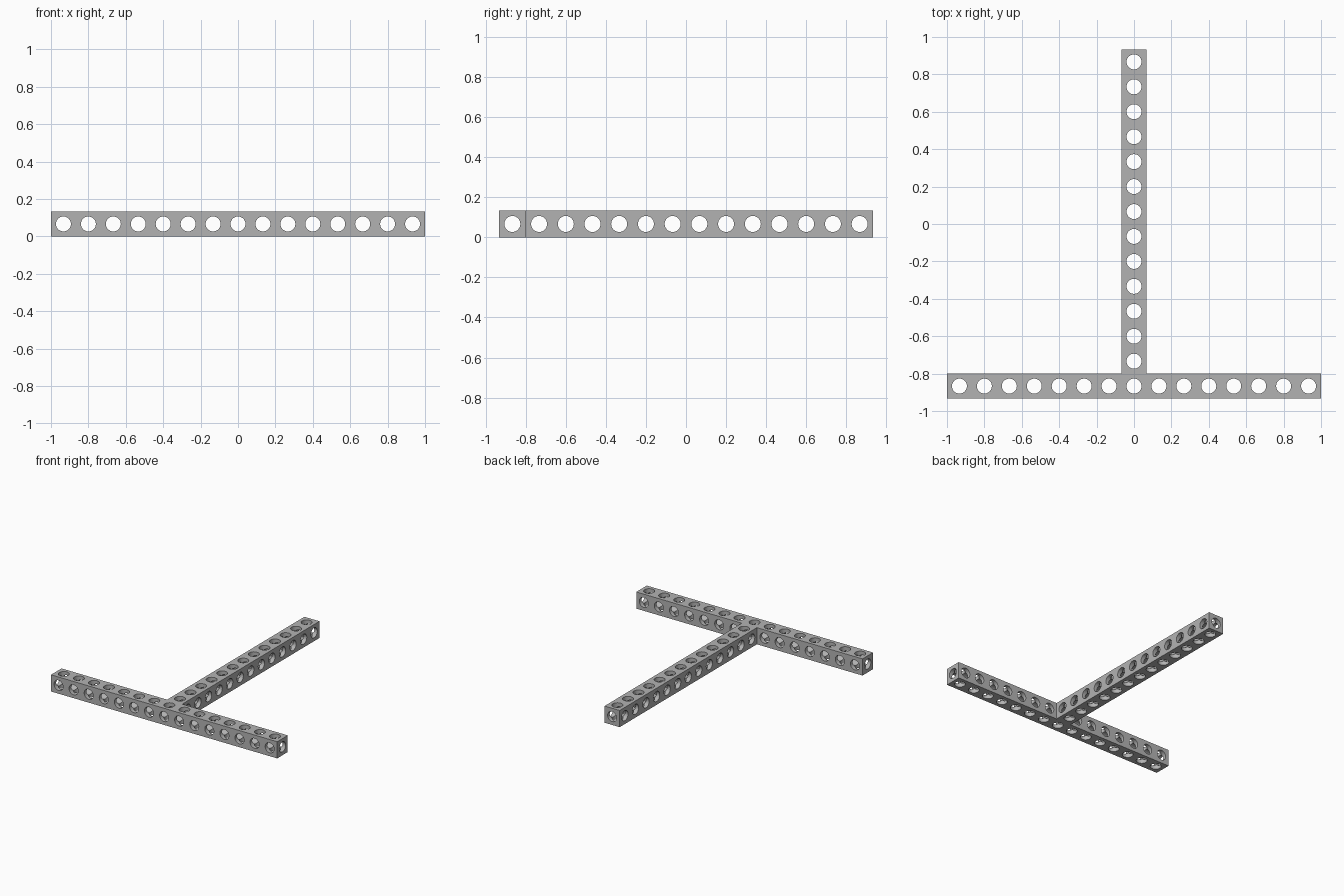
import bpy, bmesh, math
from mathutils import Vector

if "Cube" in bpy.data.objects:
    bpy.data.objects.remove(bpy.data.objects["Cube"], do_unlink=True)

UNIT = 2 / 15          # pitch of the holes and width of a beam
HALF = UNIT / 2
BORE = 0.04            # hole radius
SEGMENTS = 32          # multiple of eight, so rings meet square corners

steel = bpy.data.materials.new("grey metal")
steel.use_nodes = True
grey = (0.45, 0.45, 0.45, 1)
steel.diffuse_color = grey
steel.node_tree.nodes["Principled BSDF"].inputs["Base Color"].default_value = grey

DIRECTIONS = [(axis, sign) for axis in range(3) for sign in (-1, 1)]


def neighbour(cell, axis, sign):
    step = list(cell)
    step[axis] += sign
    return tuple(step)


def add_side(bm, centre, axis, sign, closed):
    """One bore from the crossing out to a cell side, and its pierced plate."""
    def place(u, v, w):
        p = Vector((0, 0, 0))
        p[axis], p[(axis + 1) % 3], p[(axis + 2) % 3] = w * sign, u * sign, v
        return bm.verts.new(centre + p)

    inner, rim, border = [], [], []
    for i in range(SEGMENTS):
        a = 2 * math.pi * i / SEGMENTS
        c, s = math.cos(a), math.sin(a)
        reach = max(abs(c), abs(s))
        inner.append(place(c * BORE, s * BORE, reach * BORE))
        rim.append(place(c * BORE, s * BORE, HALF))
        if closed:
            border.append(place(c / reach * HALF, s / reach * HALF, HALF))
    for i in range(SEGMENTS):
        j = (i + 1) % SEGMENTS
        bm.faces.new((inner[i], rim[i], rim[j], inner[j]))
        if closed:
            bm.faces.new((rim[i], border[i], border[j], rim[j]))


def add_beam(name, cells, all_cells):
    bm = bmesh.new()
    for cell in cells:
        centre = Vector((cell[0], cell[1] - 6.5, 0.5)) * UNIT
        for axis, sign in DIRECTIONS:
            closed = neighbour(cell, axis, sign) not in all_cells
            add_side(bm, centre, axis, sign, closed)
    bmesh.ops.remove_doubles(bm, verts=bm.verts, dist=0.0001)
    bmesh.ops.recalc_face_normals(bm, faces=bm.faces)
    # The outermost plate must point away from the beam
    low = min(bm.faces, key=lambda f: f.calc_center_median().z)
    if low.normal.z > 0:
        bmesh.ops.reverse_faces(bm, faces=bm.faces)
    mesh = bpy.data.meshes.new(name)
    bm.to_mesh(mesh)
    bm.free()
    mesh.materials.append(steel)
    beam = bpy.data.objects.new(name, mesh)
    bpy.context.collection.objects.link(beam)
    bpy.ops.object.select_all(action="DESELECT")
    beam.select_set(True)
    bpy.context.view_layer.objects.active = beam
    bpy.ops.object.shade_smooth_by_angle(angle=math.radians(30))


# Cross beam along the front, stem running back from its middle
cross_cells = [(x, 0, 0) for x in range(-7, 8)]
stem_cells = [(0, y, 0) for y in range(1, 14)]
every_cell = set(cross_cells + stem_cells)
add_beam("cross_beam", cross_cells, every_cell)
add_beam("stem_beam", stem_cells, every_cell)
